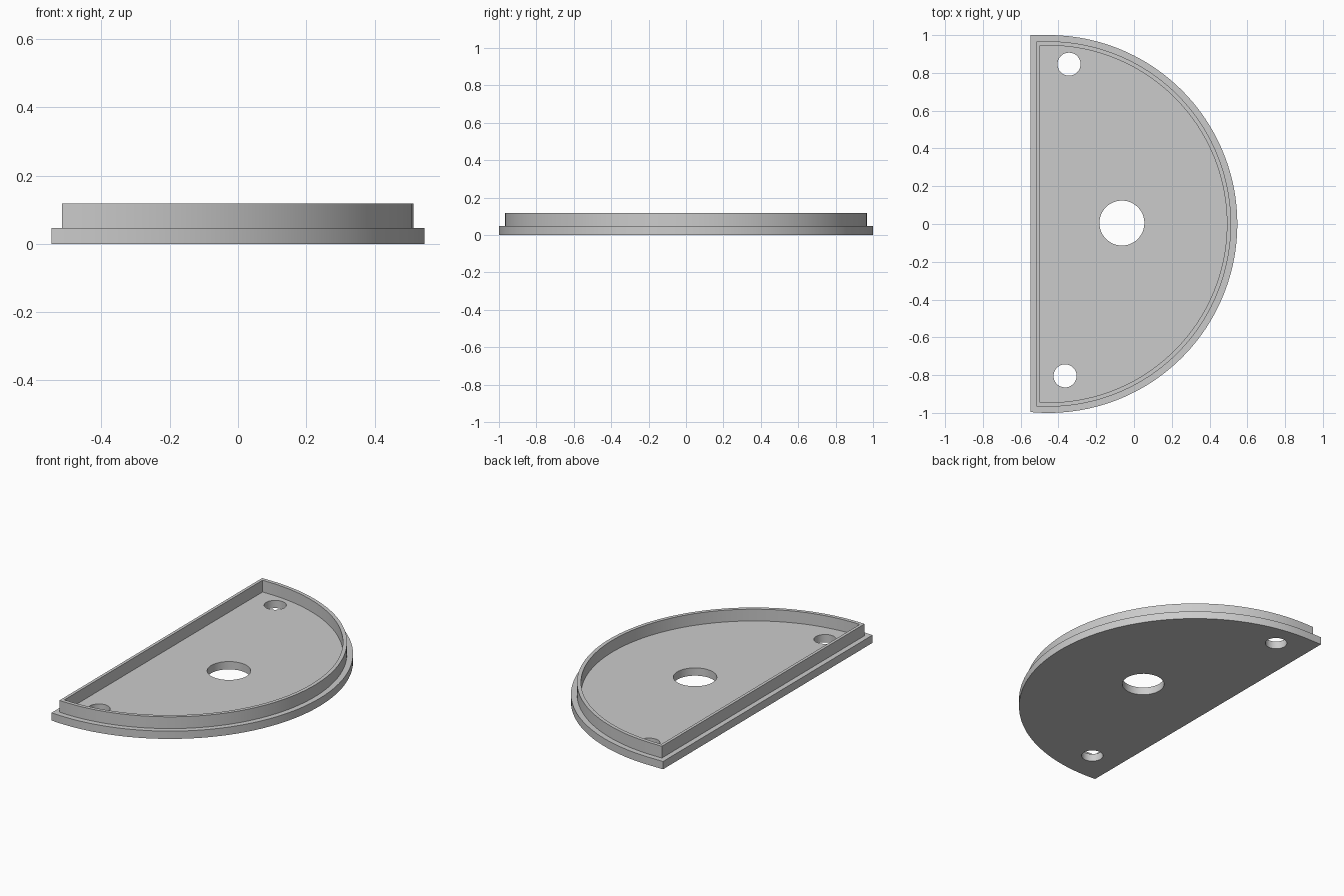
import bpy, bmesh
from math import sin, cos, pi, acos, radians

cube = bpy.data.objects.get("Cube")
if cube:
    bpy.data.objects.remove(cube, do_unlink=True)

grey = bpy.data.materials.new("plain grey")
grey.use_nodes = True
colour = (0.6, 0.6, 0.6, 1)
grey.diffuse_color = colour
grey.node_tree.nodes["Principled BSDF"].inputs["Base Color"].default_value = colour

CENTRE_X = -0.453   # centre of the curved edge
FLOOR, TOP = 0.047, 0.118


def d_outline(radius, flat_x, steps=96):
    """D shape: arc running past the lower quadrant, square upper corner."""
    start = -acos((flat_x - CENTRE_X) / radius)
    pts = []
    for i in range(steps + 1):
        a = start + (pi / 2 - start) * i / steps
        pts.append((CENTRE_X + radius * cos(a), radius * sin(a)))
    return pts + [(flat_x, radius)]


def circle(x, y, radius, steps=48):
    return [(x + radius * cos(2 * pi * i / steps),
             y + radius * sin(2 * pi * i / steps)) for i in range(steps)]


def extruded(name, loops, z0, z1):
    """Fill the first loop minus the others and extrude it from z0 to z1."""
    curve = bpy.data.curves.new(name + "_profile", "CURVE")
    curve.dimensions = "2D"
    curve.fill_mode = "BOTH"
    curve.extrude = (z1 - z0) / 2
    for loop in loops:
        spline = curve.splines.new("POLY")
        spline.points.add(len(loop) - 1)
        for point, (x, y) in zip(spline.points, loop):
            point.co = (x, y, 0, 1)
        spline.use_cyclic_u = True
    temp = bpy.data.objects.new(name + "_profile", curve)
    bpy.context.collection.objects.link(temp)
    bpy.context.view_layer.update()
    graph = bpy.context.evaluated_depsgraph_get()
    mesh = bpy.data.meshes.new_from_object(temp.evaluated_get(graph))
    bpy.data.objects.remove(temp, do_unlink=True)
    bpy.data.curves.remove(curve)

    # Weld caps to walls and lift to height
    bm = bmesh.new()
    bm.from_mesh(mesh)
    bmesh.ops.remove_doubles(bm, verts=bm.verts, dist=0.0001)
    bmesh.ops.translate(bm, verts=bm.verts, vec=(0, 0, (z0 + z1) / 2))
    bmesh.ops.recalc_face_normals(bm, faces=bm.faces)
    bm.to_mesh(mesh)
    bm.free()
    mesh.name = name
    mesh.materials.clear()
    mesh.materials.append(grey)
    obj = bpy.data.objects.new(name, mesh)
    bpy.context.collection.objects.link(obj)
    bpy.ops.object.select_all(action="DESELECT")
    obj.select_set(True)
    bpy.context.view_layer.objects.active = obj
    bpy.ops.object.shade_smooth_by_angle(angle=radians(30))
    return obj


# Base plate with one large and two small through holes
extruded("base_plate", [
    d_outline(1.0, -0.547),
    circle(-0.064, 0.005, 0.119),
    circle(-0.344, 0.846, 0.061),
    circle(-0.365, -0.804, 0.061),
], 0, FLOOR)

# Thin raised lip, set in from the plate edge
extruded("raised_lip", [
    d_outline(0.967, -0.516),
    d_outline(0.945, -0.498),
], FLOOR, TOP)
